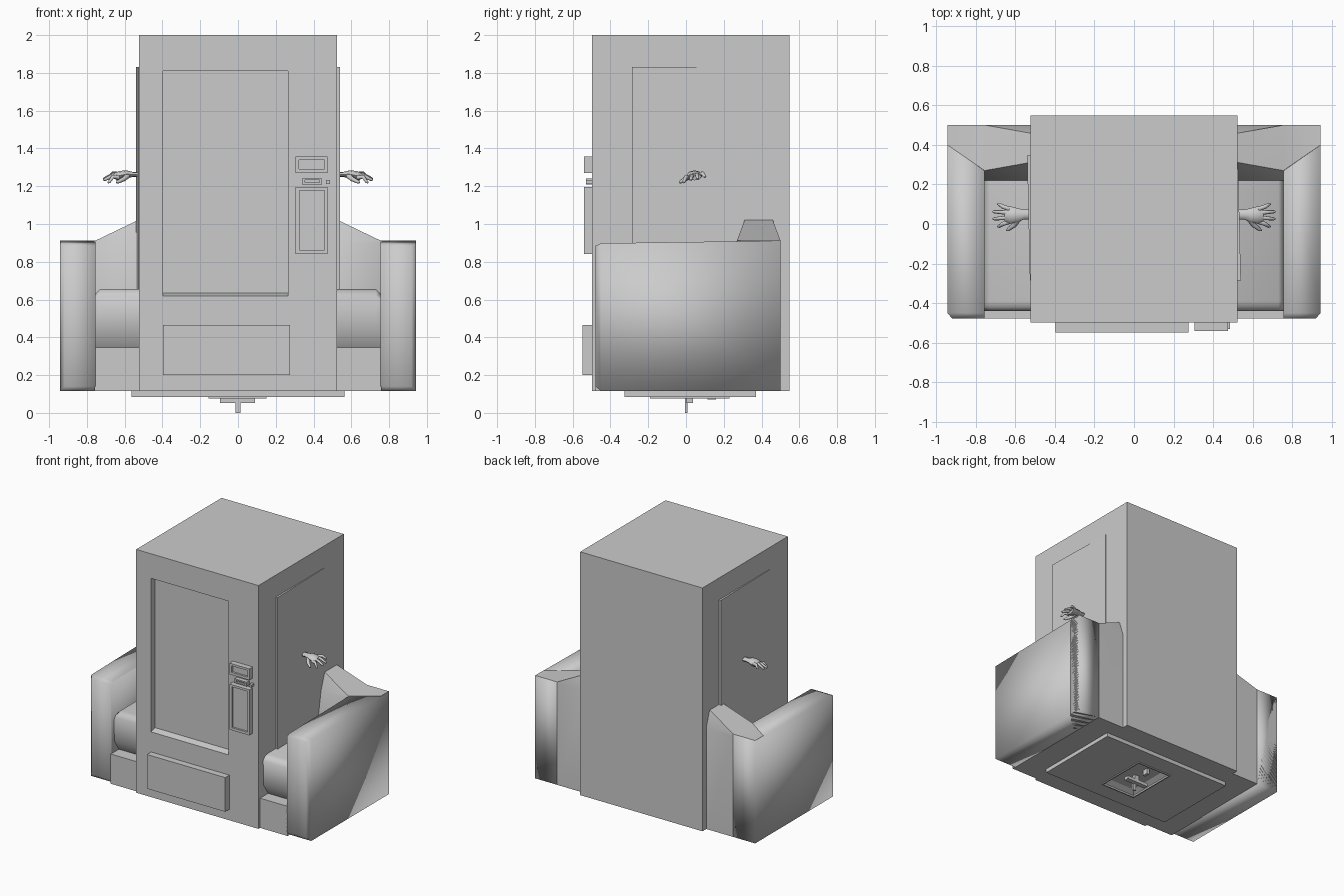
import bpy, bmesh, math
from mathutils import Vector

if "Cube" in bpy.data.objects:
    bpy.data.objects.remove(bpy.data.objects["Cube"])

grey = bpy.data.materials.new("plain grey")
grey.diffuse_color = (0.6, 0.6, 0.6, 1)
grey.use_nodes = True
grey.node_tree.nodes["Principled BSDF"].inputs["Base Color"].default_value = grey.diffuse_color


def finish(name, bm, smooth=None):
    bmesh.ops.recalc_face_normals(bm, faces=bm.faces[:])
    mesh = bpy.data.meshes.new(name)
    bm.to_mesh(mesh)
    bm.free()
    mesh.materials.append(grey)
    ob = bpy.data.objects.new(name, mesh)
    bpy.context.collection.objects.link(ob)
    if smooth:
        bpy.ops.object.select_all(action='DESELECT')
        bpy.context.view_layer.objects.active = ob
        ob.select_set(True)
        bpy.ops.object.shade_smooth_by_angle(angle=math.radians(smooth))
    return ob


def hull(name, pts, smooth=None):
    bm = bmesh.new()
    for p in pts:
        bm.verts.new(p)
    bmesh.ops.convex_hull(bm, input=bm.verts[:])
    bmesh.ops.dissolve_limit(bm, angle_limit=0.01, verts=bm.verts[:], edges=bm.edges[:])
    return finish(name, bm, smooth)


def box(name, x0, x1, y0, y1, z0, z1):
    return hull(name, [(x, y, z) for x in (x0, x1) for y in (y0, y1) for z in (z0, z1)])


def loft(name, rings, smooth=None):
    """Join rings of equal point count and cap both ends."""
    bm = bmesh.new()
    rows = [[bm.verts.new(p) for p in r] for r in rings]
    n = len(rows[0])
    for a, b in zip(rows, rows[1:]):
        for i in range(n):
            j = (i + 1) % n
            bm.faces.new((a[i], a[j], b[j], b[i]))
    bm.faces.new(rows[0])
    bm.faces.new(rows[-1])
    return finish(name, bm, smooth)


def recessed(name, outer, inner, deep, back, front, floor, below=False):
    """Box with a sunk panel on its front (or bottom) face."""
    rings = []
    for (u0, u1, v0, v1), d in ((outer, back), (outer, front), (inner, front), (deep, floor)):
        quad = [(u0, v0), (u1, v0), (u1, v1), (u0, v1)]
        rings.append([(u, v, d) if below else (u, d, v) for u, v in quad])
    return loft(name, rings)


# Machine cabinet with sunk display window
recessed("cabinet", (-.524, .524, .115, 2.0), (-.396, .266, .62, 1.81),
         (-.396, .266, .635, 1.81), .547, -.498, -.45)

# Delivery flap and payment panel
box("delivery_flap", -.396, .275, -.549, -.49, .20, .465)
recessed("coin_panel", (.305, .475, 1.27, 1.357), (.323, .458, 1.29, 1.34),
         (.323, .458, 1.29, 1.34), -.49, -.54, -.525)
recessed("card_slot", (.34, .446, 1.21, 1.242), (.355, .432, 1.22, 1.232),
         (.355, .432, 1.22, 1.232), -.49, -.53, -.515)
box("coin_button", .466, .486, -.53, -.49, 1.212, 1.232)
recessed("keypad", (.305, .475, .842, 1.195), (.325, .459, .862, 1.178),
         (.325, .459, .862, 1.178), -.49, -.54, -.525)

# Slightly turned side doors, barely proud of the cabinet
for side, ya, yb, name in ((1, -.285, .305, "right_door"), (-1, .345, -.285, "left_door")):
    plan = [(.50, ya), (.54, ya), (.526, yb), (.50, yb)]
    hull(name, [(side * x, y, z) for x, y in plan for z in (.5, 1.83)])

# Armchair arms with softened front ends
for s, name in ((1, "right_arm"), (-1, "left_arm")):
    pts = []
    for y, xo, zb, zt in ((-.478, .918, .14, .885), (-.45, .943, .115, .898), (.5, .943, .115, .912)):
        pts += [(s * x, y, z) for x in (.755, xo) for z in (zb, zt)]
    hull(name, pts, 95)

# Armchair base, seat cushion and rising back
box("chair_base", -.76, .76, -.478, .48, .115, .345)
profile = [(-.38, .345), (-.435, .43), (-.44, .62), (-.42, .648), (-.39, .656),
           (.24, .656), (.24, .345)]
cushion = [[(x, y, z - drop if z > .6 else z) for y, z in profile]
           for x, drop in ((-.755, .025), (-.73, 0), (.73, 0), (.755, .025))]
loft("seat_cushion", cushion, 50)
back = []
for x, f, r, top in ((-.943, .40, .50, .912), (-.755, .27, .50, .912), (-.53, .31, .46, 1.02),
                     (.53, .31, .46, 1.02), (.755, .27, .50, .912), (.943, .40, .50, .912)):
    low = .22 if abs(x) < .9 else .40
    mid = .265 if abs(x) < .9 else .40
    back.append([(x, .5, .115), (x, low, .115), (x, low, .655), (x, mid, .90),
                 (x, f, top), (x, r, top), (x, .5, .90)])
loft("chair_back", back, 60)


# Hands reaching out through the doors
def limb(name, points, radii, flat=1.0):
    rings = []
    for i, p in enumerate(points):
        a = Vector(points[max(i - 1, 0)])
        b = Vector(points[min(i + 1, len(points) - 1)])
        d = (b - a).normalized()
        side = d.cross(Vector((0, 0, 1))).normalized()
        up = side.cross(d)
        rings.append([Vector(p) + radii[i] * (math.cos(t) * side + flat * math.sin(t) * up)
                      for t in (k * math.pi / 4 for k in range(8))])
    loft(name, rings, 60)


for s, tag in ((1, "right"), (-1, "left")):
    def at(*pts):
        return [(s * x, y, z) for x, y, z in pts]
    limb(tag + "_palm", at((.51, .048, 1.262), (.555, .048, 1.262), (.59, .045, 1.264),
                           (.625, .045, 1.257), (.65, .046, 1.25)),
         (.026, .024, .036, .044, .036), .55)
    for i, (y0, y1, reach, z1) in enumerate(((.012, -.012, .69, 1.222), (.034, .026, .713, 1.235),
                                             (.056, .062, .715, 1.24), (.076, .10, .69, 1.25))):
        z0 = 1.246 + .006 * i
        limb(f"{tag}_finger_{i + 1}", at((.63, y0, z0), (.663, (y0 + y1) / 2, z0 + .004),
                                         (reach - .008, y1, z1), (reach, y1, z1 - .003)),
             (.012, .0105, .008, .004))
    limb(tag + "_thumb", at((.585, .025, 1.255), (.605, -.005, 1.238),
                            (.635, -.028, 1.223), (.645, -.033, 1.219)),
         (.015, .013, .009, .004))

# Upturned sink counter under the cabinet
basin = (-.155, .15, -.19, .23)
recessed("sink_counter", (-.565, .565, -.325, .37), basin, (-.11, .105, -.14, .18),
         .116, .085, .113, True)
for name, b in (("rim_left", (-.155, -.145, -.19, .23)), ("rim_right", (.14, .15, -.19, .23)),
                ("rim_front", (-.155, .15, -.19, -.18)), ("rim_back", (-.155, .15, .22, .23))):
    box(name, *b, .077, .09)

# Tap: crossbar, spout and lever
box("tap_bar", -.095, .09, .0, .038, .052, .077)
box("tap_stem", -.02, .02, .005, .033, .06, .113)
box("tap_spout", -.013, .013, -.005, .008, 0, .08)
box("tap_lever", -.012, .012, .115, .16, .07, .112)
